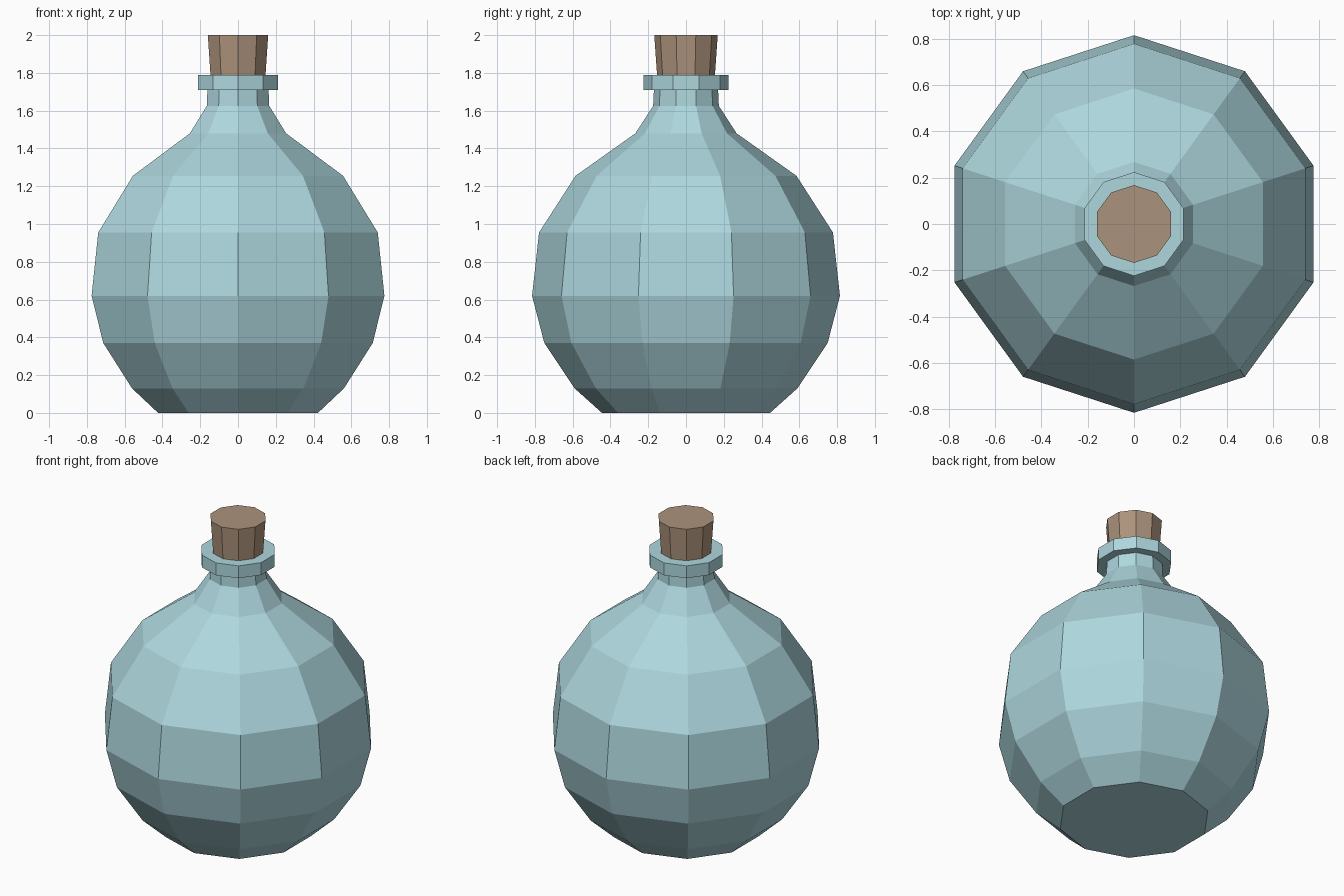
import bpy, bmesh
from math import pi, cos, sin

if "Cube" in bpy.data.objects:
    bpy.data.objects.remove(bpy.data.objects["Cube"])

SIDES = 10


def material(name, color):
    mat = bpy.data.materials.new(name)
    mat.diffuse_color = color
    mat.use_nodes = True
    mat.node_tree.nodes["Principled BSDF"].inputs["Base Color"].default_value = mat.diffuse_color
    return mat


def lathe(name, profile, mat):
    """Spin (radius, z) points into a closed flat-faced solid, corner on the y axis."""
    bm = bmesh.new()
    rings = []
    for r, z in profile:
        angles = [pi / 2 + 2 * pi * i / SIDES for i in range(SIDES)]
        rings.append([bm.verts.new((r * cos(a), r * sin(a), z)) for a in angles])
    for low, high in zip(rings, rings[1:]):
        for i in range(SIDES):
            j = (i + 1) % SIDES
            bm.faces.new((low[i], low[j], high[j], high[i]))
    bm.faces.new(rings[0][::-1])
    bm.faces.new(rings[-1])
    bmesh.ops.recalc_face_normals(bm, faces=bm.faces)
    mesh = bpy.data.meshes.new(name)
    bm.to_mesh(mesh)
    bm.free()
    mesh.materials.append(mat)
    obj = bpy.data.objects.new(name, mesh)
    bpy.context.collection.objects.link(obj)
    return obj


glass = material("glass", (0.42, 0.68, 0.73, 1))
cork = material("cork", (0.41, 0.29, 0.20, 1))

# Round body, shoulder, neck and flared lip
lathe("bottle", [
    (0.445, 0.0), (0.59, 0.13), (0.75, 0.37), (0.815, 0.62),
    (0.778, 0.955), (0.585, 1.255), (0.268, 1.48), (0.174, 1.625),
    (0.170, 1.71), (0.224, 1.71), (0.224, 1.79),
], glass)

# Tapered stopper seated on the lip
lathe("stopper", [(0.153, 1.785), (0.168, 2.0)], cork)
